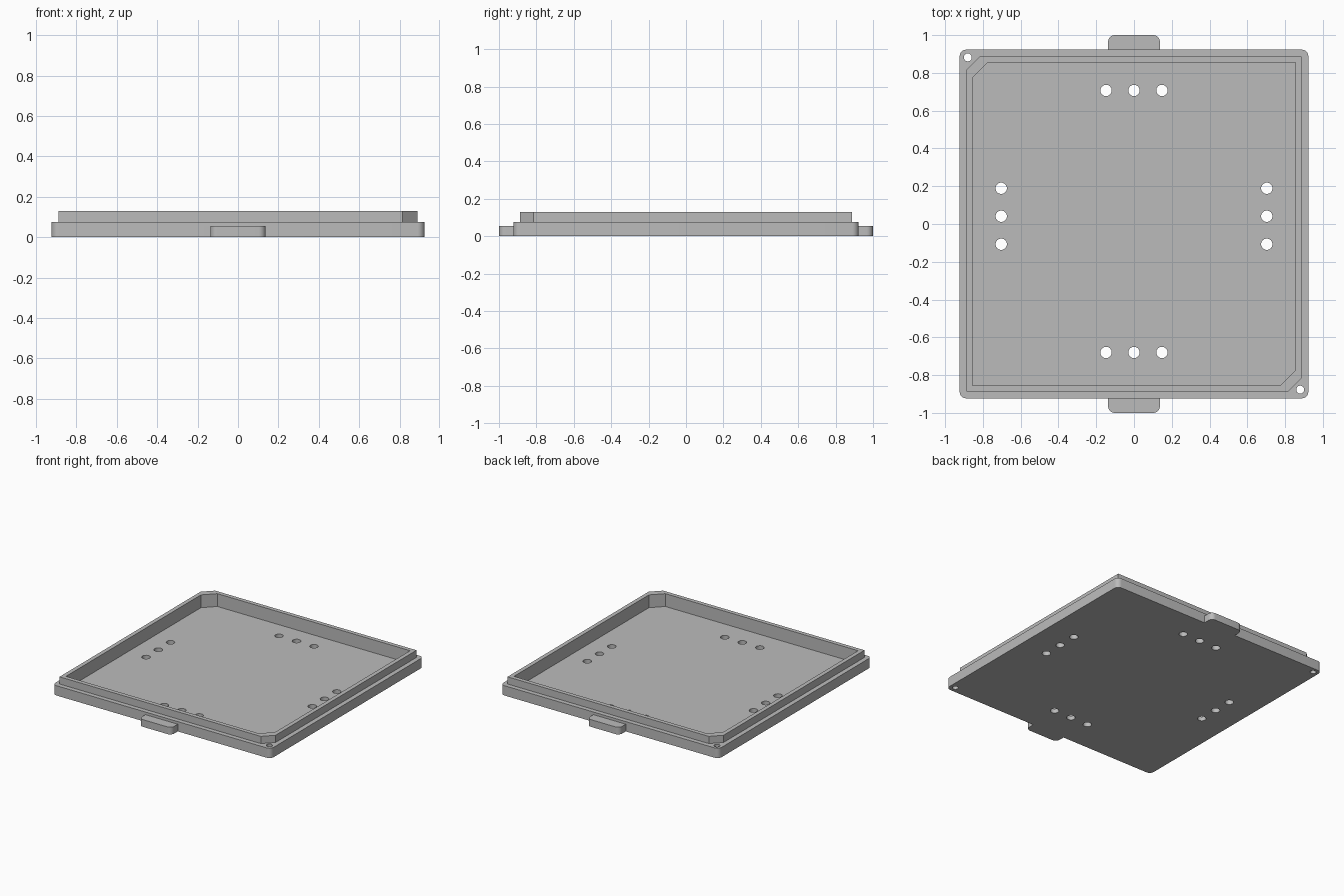
import bpy, bmesh
from math import sin, cos, pi, radians

cube = bpy.data.objects.get("Cube")
if cube:
    bpy.data.objects.remove(cube, do_unlink=True)

grey = bpy.data.materials.new("plain grey")
grey.use_nodes = True
colour = (0.5, 0.5, 0.5, 1)
grey.diffuse_color = colour
grey.node_tree.nodes["Principled BSDF"].inputs["Base Color"].default_value = colour


def outline(hx, hy, corners):
    """Rectangle outline; each corner (from +x+y, anticlockwise) is (size, segments)."""
    points = []
    for i, (size, segments) in enumerate(corners):
        sx = 1 if i in (0, 3) else -1
        sy = 1 if i in (0, 1) else -1
        if not size:
            points.append((sx * hx, sy * hy))
            continue
        for k in range(segments + 1):
            a = (i + k / segments) * pi / 2
            points.append((sx * (hx - size) + size * cos(a),
                           sy * (hy - size) + size * sin(a)))
    return points


def prism(name, points, z0, z1):
    bm = bmesh.new()
    face = bm.faces.new([bm.verts.new((x, y, z0)) for x, y in points])
    top = bmesh.ops.extrude_face_region(bm, geom=[face])["geom"]
    for v in top:
        if isinstance(v, bmesh.types.BMVert):
            v.co.z = z1
    bmesh.ops.recalc_face_normals(bm, faces=bm.faces)
    mesh = bpy.data.meshes.new(name)
    bm.to_mesh(mesh)
    bm.free()
    mesh.materials.append(grey)
    obj = bpy.data.objects.new(name, mesh)
    bpy.context.collection.objects.link(obj)
    return obj


def combine(target, tool, operation):
    """Apply a boolean and discard the tool."""
    mod = target.modifiers.new(operation.lower(), 'BOOLEAN')
    mod.operation = operation
    mod.solver = 'EXACT'
    mod.object = tool
    bpy.context.view_layer.objects.active = target
    bpy.ops.object.modifier_apply(modifier=mod.name)
    bpy.data.objects.remove(tool, do_unlink=True)


def drill(target, x, y, radius):
    circle = [(x + radius * cos(k * pi / 16), y + radius * sin(k * pi / 16))
              for k in range(32)]
    combine(target, prism("hole_cutter", circle, -0.1, 0.3), 'DIFFERENCE')


# Base plate with rounded corners
tray = prism("tray_lid", outline(0.923, 0.923, [(0.035, 8)] * 4), 0, 0.075)

# Pull tabs front and back, made as one bar through the plate
tabs = prism("pull_tabs", outline(0.137, 1.0, [(0.035, 8)] * 4), 0, 0.055)
combine(tray, tabs, 'UNION')

# Raised lip, chamfered at two opposite corners
def lip_outline(half, chamfer):
    # a one-segment corner is a straight chamfer
    return outline(half, half, [(0, 0), (chamfer, 1)] * 2)

combine(tray, prism("lip", lip_outline(0.888, 0.073), 0.04, 0.13), 'UNION')

# Hollow inside the lip, leaving a thin floor
combine(tray, prism("cavity_cutter", lip_outline(0.856, 0.082), 0.032, 0.3), 'DIFFERENCE')

# Rows of three mounting holes along each side
for step in (-0.148, 0, 0.148):
    for y in (0.707, -0.68):
        drill(tray, step, y, 0.03)
    for x in (-0.703, 0.703):
        drill(tray, x, 0.041 + step, 0.03)

# Small corner holes beside the chamfers
drill(tray, -0.88, 0.882, 0.021)
drill(tray, 0.88, -0.877, 0.021)

# Smooth rounded corners and hole walls, keep other edges crisp
bpy.ops.object.select_all(action='DESELECT')
tray.select_set(True)
bpy.context.view_layer.objects.active = tray
bpy.ops.object.shade_smooth_by_angle(angle=radians(30))
